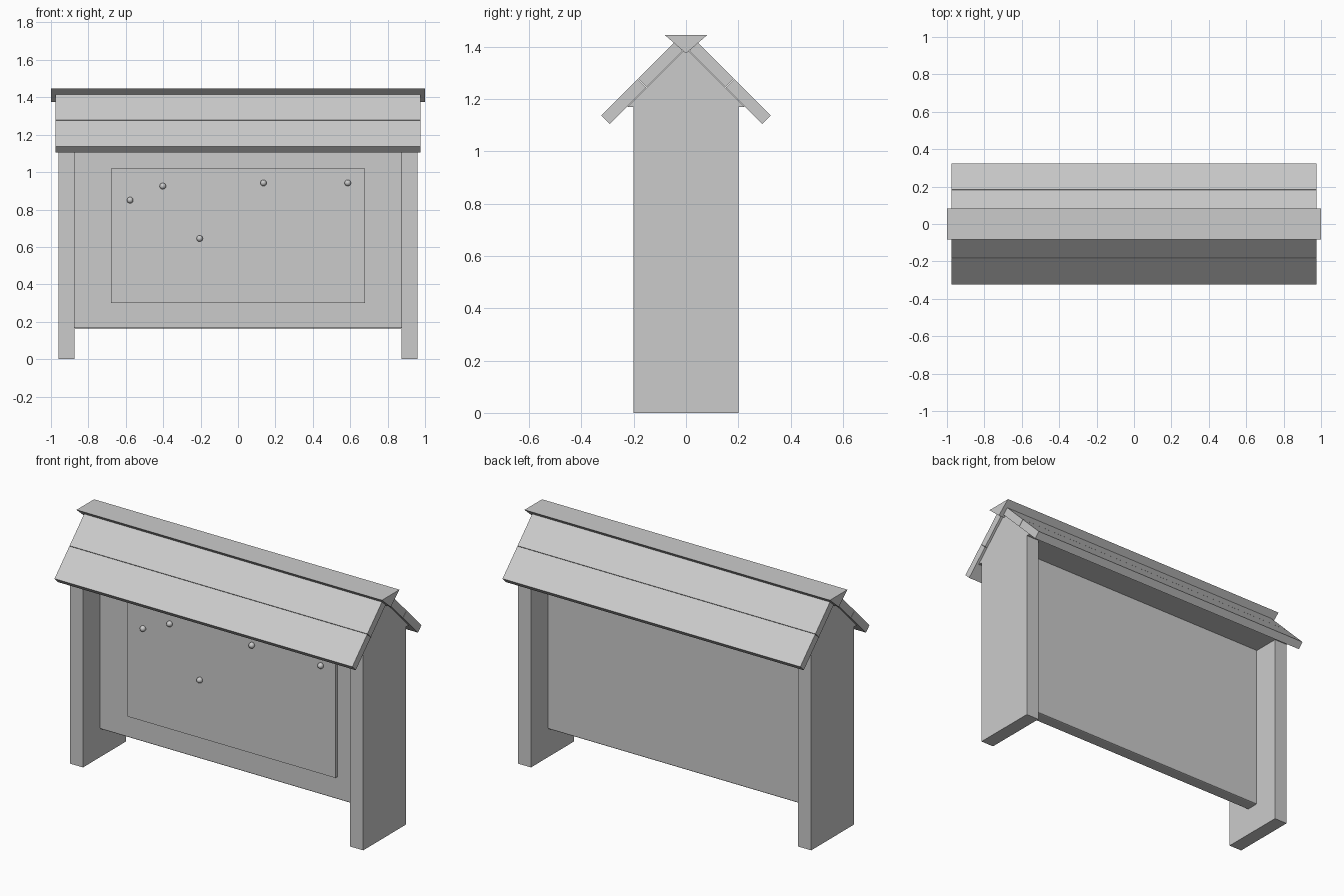
import bpy, bmesh
from mathutils import Vector

if "Cube" in bpy.data.objects:
    bpy.data.objects.remove(bpy.data.objects["Cube"])


def new_object(name, bm):
    bmesh.ops.recalc_face_normals(bm, faces=bm.faces)
    mesh = bpy.data.meshes.new(name)
    bm.to_mesh(mesh)
    bm.free()
    obj = bpy.data.objects.new(name, mesh)
    bpy.context.collection.objects.link(obj)
    return obj


def box(name, lo, hi, bevel=0.0):
    bm = bmesh.new()
    bmesh.ops.create_cube(bm, size=1)
    lo, hi = Vector(lo), Vector(hi)
    for v in bm.verts:
        v.co = (lo + hi) / 2 + v.co * (hi - lo)
    obj = new_object(name, bm)
    if bevel:
        mod = obj.modifiers.new("edge", 'BEVEL')
        mod.width = bevel
        mod.segments = 2
    return obj


def extrude_x(name, profile, half):
    """Extrude a (y, z) profile from -half to +half along x."""
    bm = bmesh.new()
    face = bm.faces.new([bm.verts.new((-half, y, z)) for y, z in profile])
    ext = bmesh.ops.extrude_face_region(bm, geom=[face])
    verts = [g for g in ext["geom"] if isinstance(g, bmesh.types.BMVert)]
    bmesh.ops.translate(bm, verts=verts, vec=(2 * half, 0, 0))
    return new_object(name, bm)


# Side posts
for side, x0, x1 in (("left", -0.96, -0.875), ("right", 0.875, 0.96)):
    box(f"{side}_post", (x0, -0.2, 0), (x1, 0.2, 1.17))

# Back board, raised notice panel
box("board", (-0.88, -0.04, 0.165), (0.88, 0.04, 1.18), 0.008)
box("notice_panel", (-0.68, -0.06, 0.30), (0.68, -0.03, 1.02))

# Solid triangular gable beneath the roof
extrude_x("gable", [(-0.225, 1.17), (0.225, 1.17), (0, 1.395)], 0.96)

# Two roof planks per slope at 45 degrees
for side, s in (("front", -1), ("back", 1)):
    for part, a, b in (("lower", 0.291, 0.1515), ("upper", 0.150, 0.012)):
        t = 0.0325  # plank thickness offset in y and z
        profile = [(a, 1.396 - a), (a + t, 1.396 - a + t),
                   (b + t, 1.396 - b + t), (b, 1.396 - b)]
        extrude_x(f"{side}_{part}_roof_plank", [(s * y, z) for y, z in profile], 0.975)

# Ridge cap
extrude_x("ridge_cap", [(-0.082, 1.446), (0.082, 1.446), (0, 1.375)], 1.0)

# Round pins
for i, (x, z) in enumerate([(-0.577, 0.85), (-0.402, 0.925), (-0.205, 0.645),
                            (0.136, 0.942), (0.587, 0.942)]):
    bm = bmesh.new()
    bmesh.ops.create_uvsphere(bm, u_segments=16, v_segments=10, radius=0.017)
    bmesh.ops.translate(bm, verts=bm.verts, vec=(x, -0.066, z))
    pin = new_object(f"pin_{i + 1}", bm)
    for p in pin.data.polygons:
        p.use_smooth = True
